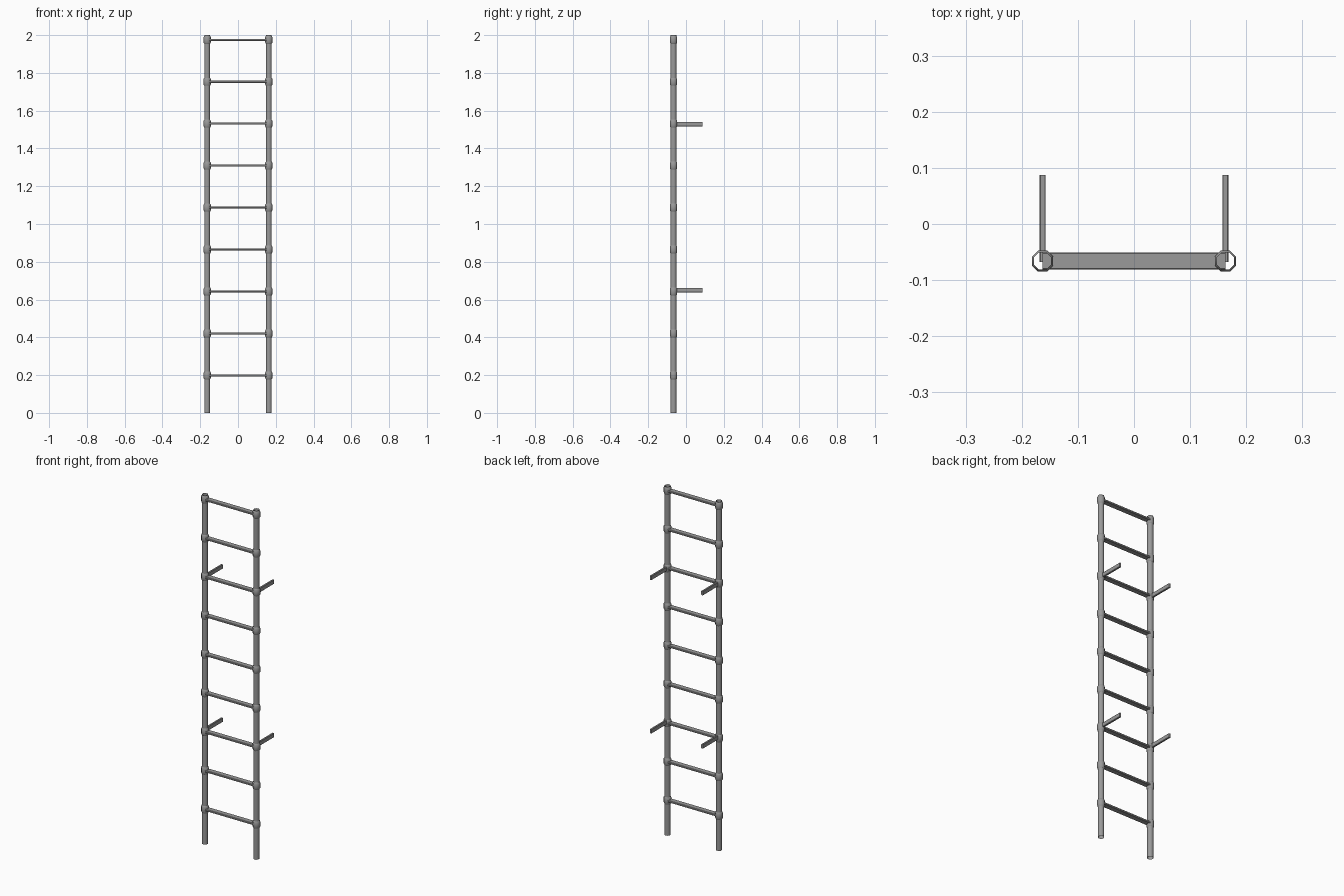
import bpy, bmesh
from math import cos, sin, tau, radians

if "Cube" in bpy.data.objects:
    bpy.data.objects.remove(bpy.data.objects["Cube"])

RAIL_X, RAIL_Y, SIDES = 0.163, -0.066, 8
RUNG_Z = [0.199 + 0.222 * i for i in range(9)]

steel = bpy.data.materials.new("dark_steel")
steel.diffuse_color = (0.32, 0.32, 0.32, 1)
steel.use_nodes = True
steel.node_tree.nodes["Principled BSDF"].inputs["Base Color"].default_value = steel.diffuse_color


def lathe(name, profile, x, y, z):
    """Open turned shape from (radius, height) points."""
    bm = bmesh.new()
    rings = [[bm.verts.new((r * cos(tau * (i + 0.5) / SIDES), r * sin(tau * (i + 0.5) / SIDES), h))
              for i in range(SIDES)] for r, h in profile]
    for a, b in zip(rings, rings[1:]):
        for i in range(SIDES):
            j = (i + 1) % SIDES
            bm.faces.new((a[i], a[j], b[j], b[i]))
    obj = finish(name, bm, (x, y, z))
    bpy.ops.object.select_all(action='DESELECT')
    obj.select_set(True)
    bpy.context.view_layer.objects.active = obj
    bpy.ops.object.shade_smooth_by_angle(angle=radians(50))
    return obj


def bar(name, size, loc, bevel):
    """Flat bar with slightly chamfered edges."""
    bm = bmesh.new()
    bmesh.ops.create_cube(bm, size=1)
    bmesh.ops.scale(bm, vec=size, verts=bm.verts)
    long_axis = max(range(3), key=lambda k: size[k])
    edges = [e for e in bm.edges
             if abs(e.verts[0].co[long_axis] - e.verts[1].co[long_axis]) > 0.01]
    bmesh.ops.bevel(bm, geom=edges, offset=bevel, segments=1, affect='EDGES')
    return finish(name, bm, loc)


def finish(name, bm, loc):
    mesh = bpy.data.meshes.new(name)
    bm.to_mesh(mesh)
    bm.free()
    mesh.materials.append(steel)
    obj = bpy.data.objects.new(name, mesh)
    obj.location = loc
    bpy.context.collection.objects.link(obj)
    return obj


for side, label in ((-1, "left"), (1, "right")):
    x = side * RAIL_X
    # hollow upright tube, open at both ends
    lathe(f"rail_{label}", [(0.0168, 0), (0.0168, 2.0)], x, RAIL_Y, 0)
    # chamfered collars where the rungs meet the tube
    for i, z in enumerate(RUNG_Z):
        lathe(f"collar_{label}_{i + 1}",
              [(0.0168, -0.021), (0.0205, -0.015), (0.0205, 0.015), (0.0168, 0.021)],
              x, RAIL_Y, z)
    # wall brackets reaching backwards
    for i, z in enumerate((0.65, 1.529)):
        bar(f"wall_bracket_{label}_{i + 1}", (0.011, 0.155, 0.024), (x, 0.0095, z), 0.0015)

# flat rungs
for i, z in enumerate(RUNG_Z):
    bar(f"rung_{i + 1}", (2 * RAIL_X, 0.031, 0.011), (0, RAIL_Y, z), 0.002)
